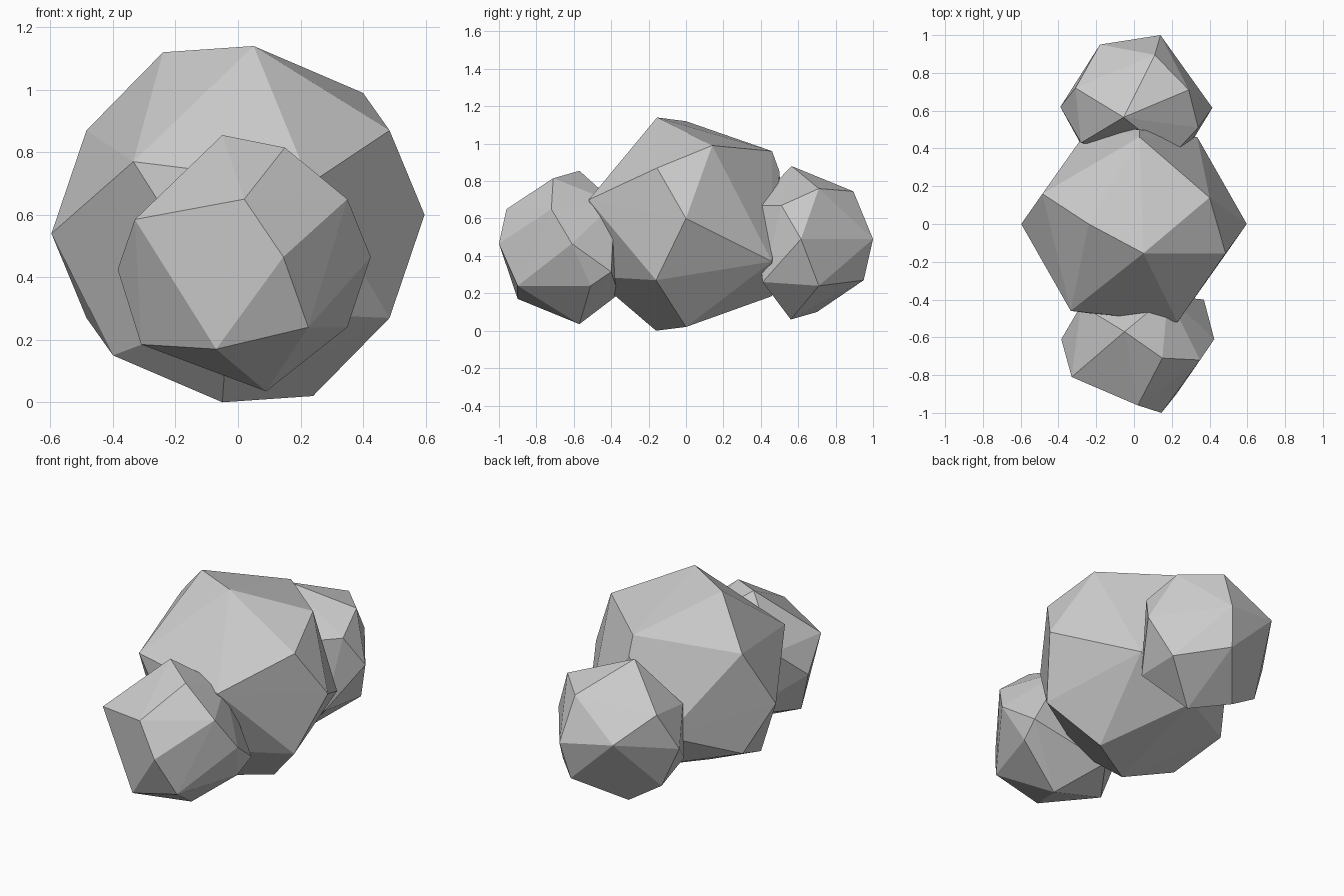
import bpy, bmesh
from mathutils import Vector


def rock(name, centre, points):
    """Faceted boulder: convex hull of a few corner points around a centre."""
    bm = bmesh.new()
    for p in points:
        bm.verts.new(Vector(p) + Vector(centre))
    res = bmesh.ops.convex_hull(bm, input=bm.verts[:])
    loose = [v for v in bm.verts if not v.link_faces]
    bmesh.ops.delete(bm, geom=loose, context='VERTS')
    bmesh.ops.recalc_face_normals(bm, faces=bm.faces[:])
    mesh = bpy.data.meshes.new(name)
    bm.to_mesh(mesh)
    bm.free()
    obj = bpy.data.objects.new(name, mesh)
    bpy.context.collection.objects.link(obj)
    return obj


# Large middle boulder: most corners are paired through its centre
half = [(.597, 0, .03), (.485, -.155, .3), (.485, -.16, -.3), (-.24, 0, .55),
        (.40, .14, .42), (.335, .46, -.2), (.23, -.52, .13), (-.03, -.5, -.28)]
single = [(.05, -.155, .57), (-.05, -.16, -.57), (.03, .46, .39), (-.03, .46, -.385)]
rock("middle_boulder", (0, 0, .57),
     half + [(-x, -y, -z) for x, y, z in half] + single)

# Small front boulder, partly sunk into the middle one
rock("front_boulder", (.02, -.6, .445), [
    (-.07, .03, .41), (.13, -.11, .37), (0, -.36, .205), (-.35, -.21, .14),
    (.33, -.12, .205), (.125, -.4, .02), (.405, -.01, .02), (-.405, -.01, -.02),
    (-.09, -.3, -.275), (-.33, -.05, -.26), (.205, -.3, -.205), (.33, .09, -.205),
    (.07, .03, -.41), (.35, .2, -.13), (-.3, .17, .15), (.16, .22, .24),
    (-.12, .24, -.25)])

# Small back boulder
rock("back_boulder", (.02, .6, .47), [
    (-.075, -.035, .41), (.09, .295, .275), (.27, .11, .29), (.12, .4, .02),
    (-.2, .35, .07), (.08, .35, -.2), (.395, .015, .02), (.32, -.09, .2),
    (-.33, .12, .2), (-.41, .02, -.02), (.3, .11, -.23), (-.13, .1, -.37),
    (.07, -.04, -.41), (-.32, .06, -.25), (.27, -.19, -.21), (-.3, -.17, .15),
    (-.3, -.18, -.18), (.18, -.24, .2)])
